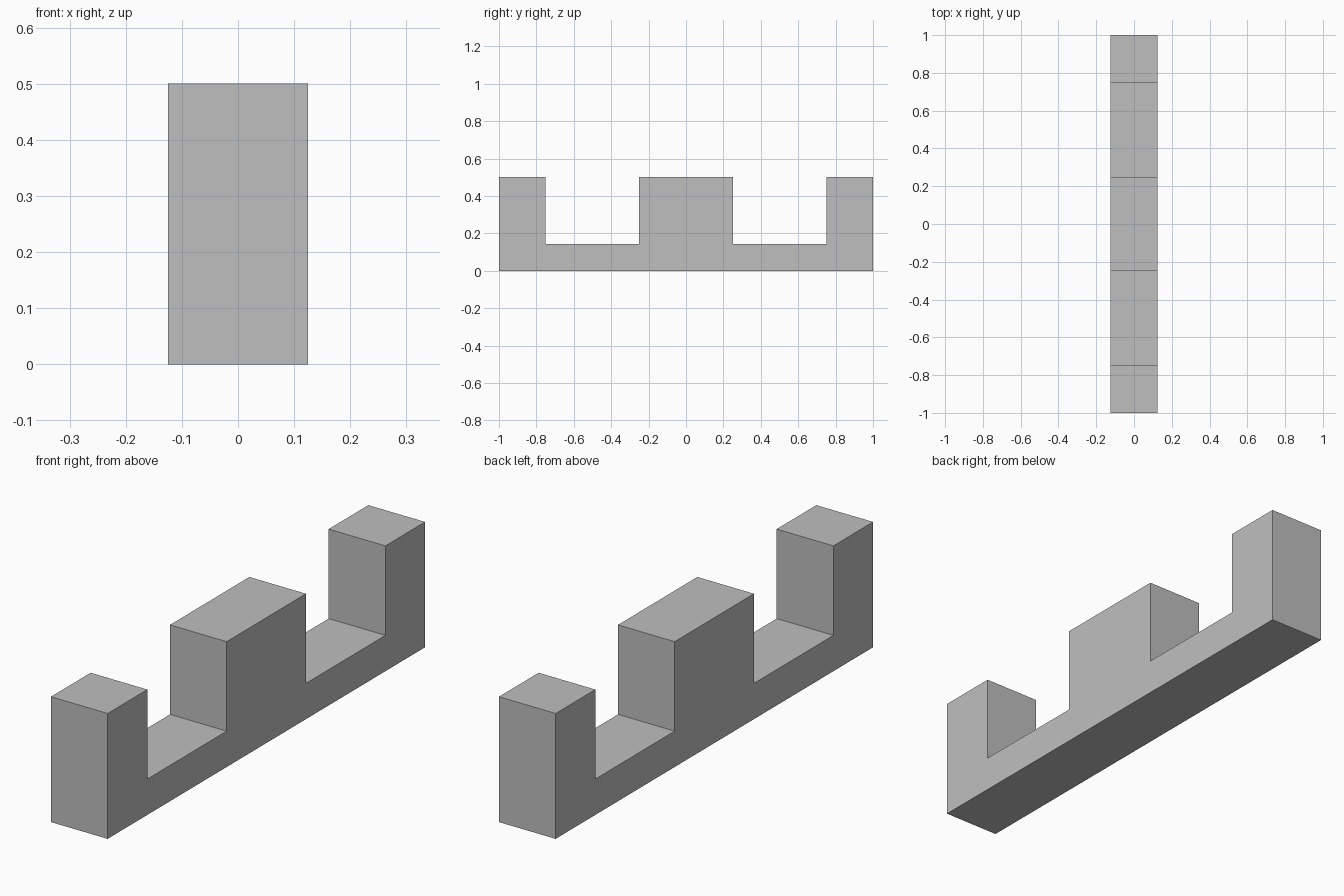
import bpy
import bmesh

cube = bpy.data.objects.get("Cube")
if cube:
    bpy.data.objects.remove(cube, do_unlink=True)

HALF_WIDTH = 0.125
TOP = 0.5
NOTCH = 0.143

# Plain grey material
grey = bpy.data.materials.new("plain_grey")
grey.use_nodes = True
colour = (0.52, 0.52, 0.52, 1)
grey.diffuse_color = colour
grey.node_tree.nodes["Principled BSDF"].inputs["Base Color"].default_value = colour

# Half of the notched side profile (y, z), mirrored front to back
half = [(0.25, TOP), (0.25, NOTCH), (0.75, NOTCH), (0.75, TOP), (1, TOP), (1, 0)]
profile = half + [(-y, z) for y, z in reversed(half)]

# Extrude the profile across the width
bm = bmesh.new()
side = bm.faces.new([bm.verts.new((-HALF_WIDTH, y, z)) for y, z in profile])
extruded = bmesh.ops.extrude_face_region(bm, geom=[side], use_keep_orig=True)
moved = [v for v in extruded["geom"] if isinstance(v, bmesh.types.BMVert)]
bmesh.ops.translate(bm, verts=moved, vec=(2 * HALF_WIDTH, 0, 0))
bmesh.ops.recalc_face_normals(bm, faces=bm.faces)

mesh = bpy.data.meshes.new("notched_bar")
bm.to_mesh(mesh)
bm.free()
mesh.materials.append(grey)
bar = bpy.data.objects.new("notched_bar", mesh)
bpy.context.collection.objects.link(bar)
